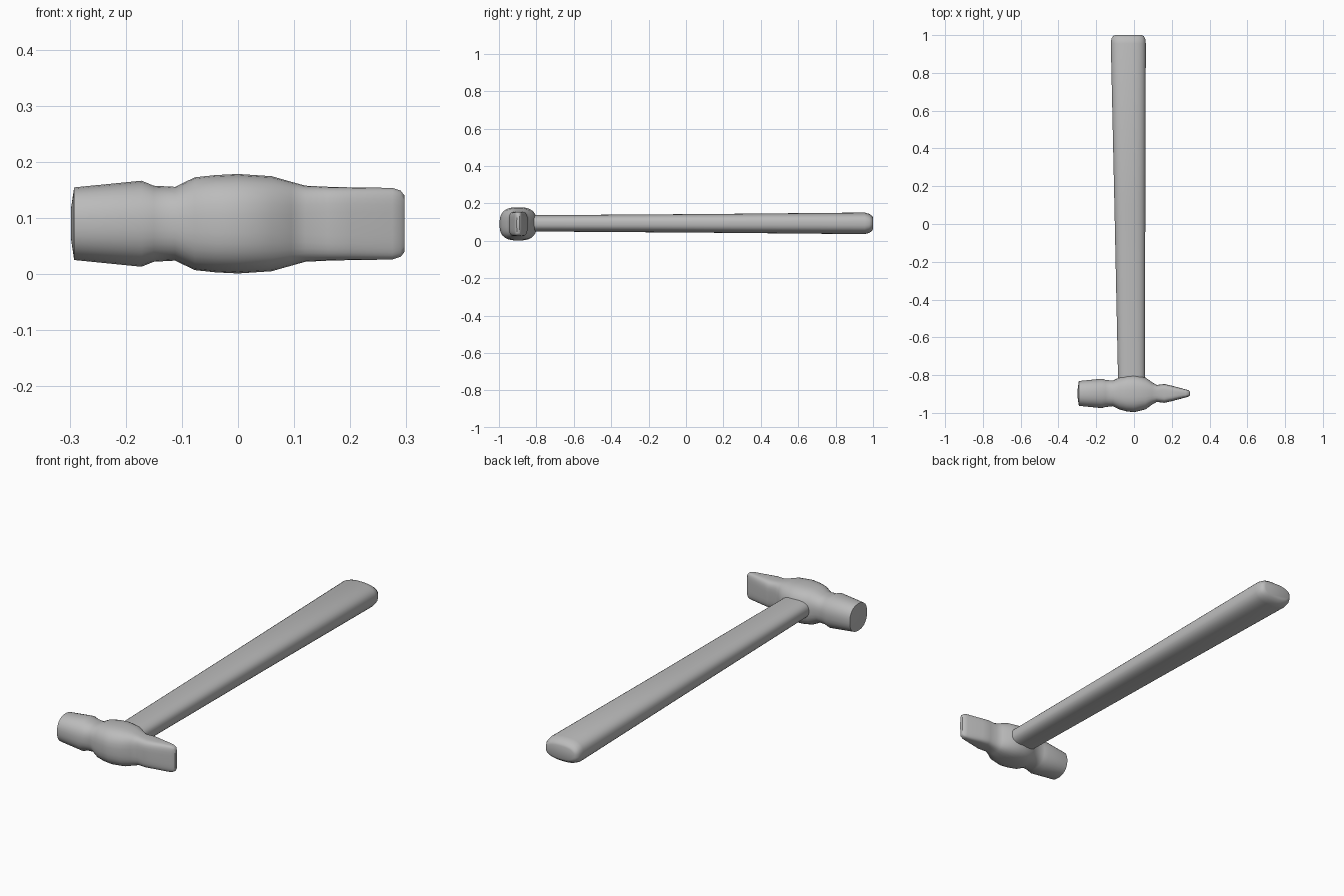
import bpy, bmesh
from math import cos, sin, tau, copysign, radians
from mathutils import Vector

cube = bpy.data.objects.get("Cube")
if cube:
    bpy.data.objects.remove(cube, do_unlink=True)

GREY = (0.5, 0.5, 0.5, 1.0)
grey = bpy.data.materials.new("plain grey")
grey.use_nodes = True
grey.diffuse_color = GREY
grey.node_tree.nodes["Principled BSDF"].inputs["Base Color"].default_value = GREY


def rounded_ring(half_u, half_v, power, sides=32):
    """Cross-section between an ellipse (power 2) and a rectangle (high power)."""
    ring = []
    for i in range(sides):
        a = tau * (i + 0.5) / sides
        c, s = cos(a), sin(a)
        ring.append((copysign(abs(c) ** (2 / power), c) * half_u,
                     copysign(abs(s) ** (2 / power), s) * half_v))
    return ring


def loft(name, sections, place, angle):
    """Skin rings along an axis; place(along, u, v) gives the 3D point."""
    bm = bmesh.new()
    rings = []
    for along, shift, half_u, half_v, power in sections:
        rings.append([bm.verts.new(place(along, shift + u, v))
                      for u, v in rounded_ring(half_u, half_v, power)])
    for a, b in zip(rings, rings[1:]):
        for i in range(len(a)):
            j = (i + 1) % len(a)
            bm.faces.new((a[i], a[j], b[j], b[i]))
    bm.faces.new(rings[0])
    bm.faces.new(rings[-1])
    bmesh.ops.recalc_face_normals(bm, faces=bm.faces)
    mesh = bpy.data.meshes.new(name)
    bm.to_mesh(mesh)
    bm.free()
    obj = bpy.data.objects.new(name, mesh)
    bpy.context.collection.objects.link(obj)
    mesh.materials.append(grey)
    bpy.ops.object.select_all(action='DESELECT')
    obj.select_set(True)
    bpy.context.view_layer.objects.active = obj
    bpy.ops.object.shade_smooth_by_angle(angle=radians(angle))
    return obj


# Head: striking face, neck, bulging eye, then wedge peen
# (x, y shift, half depth, half height, squareness)
head = [
    (-0.298, 0, 0.025, 0.025, 2.2),
    (-0.292, 0, 0.066, 0.065, 2.3),
    (-0.172, 0, 0.078, 0.077, 2.3),
    (-0.150, 0, 0.072, 0.068, 2.4),
    (-0.112, 0, 0.068, 0.066, 2.5),
    (-0.077, 0, 0.085, 0.083, 2.6),
    (-0.040, 0, 0.095, 0.087, 2.7),
    (0.000, 0, 0.100, 0.089, 2.7),
    (0.060, 0, 0.085, 0.085, 2.8),
    (0.095, 0, 0.060, 0.075, 3.0),
    (0.120, 0, 0.045, 0.068, 3.5),
    (0.160, 0, 0.050, 0.066, 4.0),
    (0.200, 0, 0.041, 0.065, 4.0),
    (0.275, 0, 0.021, 0.064, 4.0),
    (0.290, 0, 0.016, 0.059, 4.0),
    (0.297, 0, 0.008, 0.050, 4.0),
]
loft("hammer_head", head, lambda x, u, v: Vector((x, -0.897 + u, 0.09 + v)), 40)

# Handle: flattened grip, slightly wider towards its rounded end
# (y, x shift, half width, half thickness, squareness)
handle = [
    (-0.900, -0.012, 0.071, 0.043, 2.6),
    (0.100, -0.022, 0.082, 0.050, 2.6),
    (0.955, -0.030, 0.093, 0.058, 2.6),
    (0.980, -0.030, 0.090, 0.051, 2.6),
    (0.995, -0.030, 0.082, 0.040, 2.6),
    (1.000, -0.030, 0.070, 0.030, 2.6),
]
loft("handle", handle, lambda y, u, v: Vector((u, y, 0.093 + v)), 50)
